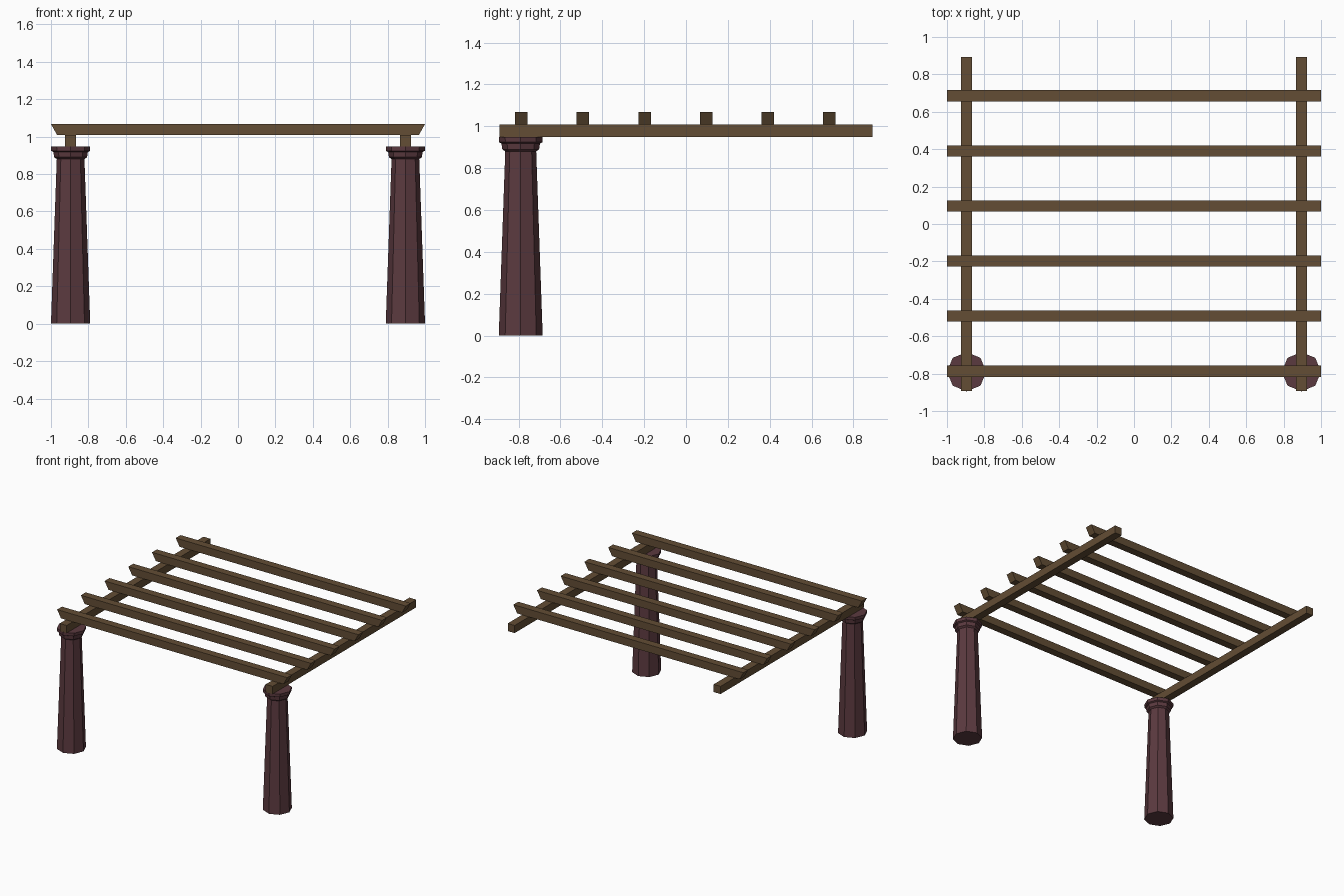
import bpy, bmesh, math

if "Cube" in bpy.data.objects:
    bpy.data.objects.remove(bpy.data.objects["Cube"])

def material(name, color):
    m = bpy.data.materials.new(name)
    m.diffuse_color = color
    m.use_nodes = True
    m.node_tree.nodes["Principled BSDF"].inputs["Base Color"].default_value = m.diffuse_color
    return m

wood = material("brown_wood", (0.125, 0.075, 0.035, 1))
stone = material("dark_red_column", (0.105, 0.042, 0.05, 1))

def finish(name, bm, mat):
    bmesh.ops.recalc_face_normals(bm, faces=bm.faces)
    me = bpy.data.meshes.new(name)
    bm.to_mesh(me)
    bm.free()
    me.materials.append(mat)
    ob = bpy.data.objects.new(name, me)
    bpy.context.collection.objects.link(ob)
    return ob

def box(name, x, y, z, mat, undercut=0.0):
    """Box from (min, max) ranges; undercut shortens the bottom along x."""
    bm = bmesh.new()
    bmesh.ops.create_cube(bm, size=1)
    for v in bm.verts:
        low = v.co.z < 0
        side = 1 if v.co.x > 0 else 0
        v.co = (x[side] - (undercut * (2 * side - 1) if low else 0),
                y[v.co.y > 0], z[not low])
    return finish(name, bm, mat)

def column(name, cx, cy, profile, sides=8):
    """Tapered octagonal column lofted from (radius, height) rings."""
    bm = bmesh.new()
    rings = [[bm.verts.new((cx + r * math.cos(math.tau * i / sides),
                            cy + r * math.sin(math.tau * i / sides), z))
              for i in range(sides)] for r, z in profile]
    for a, b in zip(rings, rings[1:]):
        for i in range(sides):
            j = (i + 1) % sides
            bm.faces.new((a[i], a[j], b[j], b[i]))
    bm.faces.new(rings[0])
    bm.faces.new(rings[-1])
    return finish(name, bm, stone)

# Shaft, flared neck and capital
PROFILE = [(0.105, 0), (0.074, 0.88), (0.088, 0.89), (0.092, 0.918),
           (0.104, 0.924), (0.105, 0.948)]

# Two front columns carrying the long side beams
for side, s in (("left", -1), ("right", 1)):
    column(f"{side}_column", s * 0.895, -0.79, PROFILE)
    box(f"{side}_beam", (s * 0.895 - 0.03, s * 0.895 + 0.03),
        (-0.892, 0.892), (0.948, 1.008), wood)

# Six rafters with slanted ends
for i in range(6):
    y = -0.787 + i * 0.2945
    box(f"rafter_{i + 1}", (-1, 1), (y - 0.03, y + 0.03),
        (1.008, 1.068), wood, undercut=0.033)
